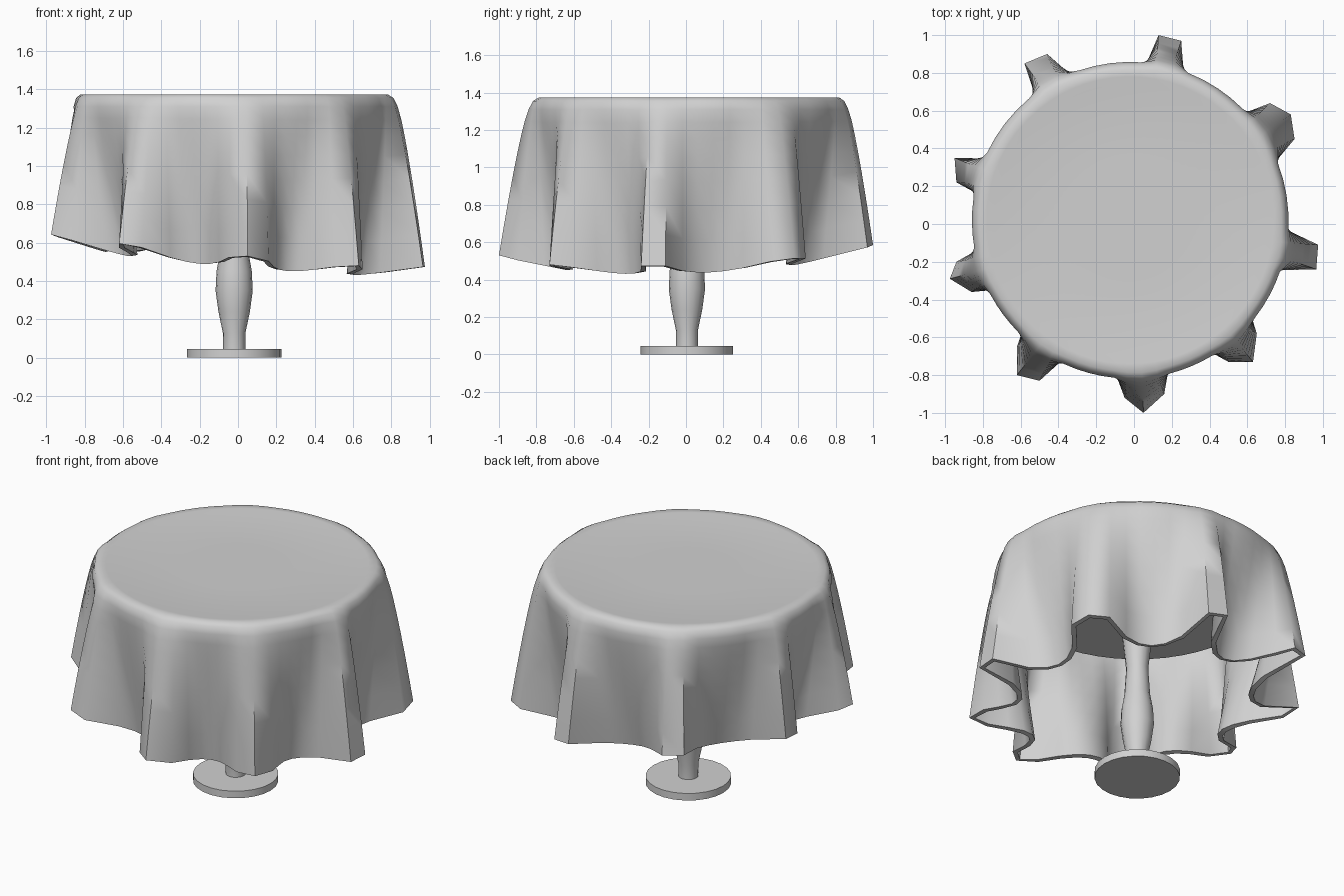
import bpy, math
from mathutils import Vector

if "Cube" in bpy.data.objects:
    bpy.data.objects.remove(bpy.data.objects["Cube"])

grey = bpy.data.materials.new("light_grey")
grey.diffuse_color = (0.64, 0.64, 0.64, 1)
grey.use_nodes = True
grey.node_tree.nodes["Principled BSDF"].inputs["Base Color"].default_value = grey.diffuse_color


def make(name, verts, faces, angle, thickness=0):
    me = bpy.data.meshes.new(name)
    me.from_pydata(verts, [], faces)
    me.materials.append(grey)
    ob = bpy.data.objects.new(name, me)
    bpy.context.collection.objects.link(ob)
    bpy.ops.object.select_all(action='DESELECT')
    ob.select_set(True)
    bpy.context.view_layer.objects.active = ob
    if thickness:
        sol = ob.modifiers.new("thickness", 'SOLIDIFY')
        sol.thickness = thickness
        sol.offset = -1
        bpy.ops.object.modifier_apply(modifier="thickness")
    bpy.ops.object.shade_smooth_by_angle(angle=math.radians(angle))
    return ob


def rings_to_faces(rows, n):
    return [(i * n + j, (i + 1) * n + j, (i + 1) * n + (j + 1) % n, i * n + (j + 1) % n)
            for i in range(rows - 1) for j in range(n)]


def lathe(name, profile, n, cx=-0.02, cy=0.005):
    # profiles run from top to bottom, so walls face outward
    verts = [(cx + r * math.cos(2 * math.pi * j / n), cy + r * math.sin(2 * math.pi * j / n), z)
             for r, z in profile for j in range(n)]
    faces = rings_to_faces(len(profile), n)
    faces.append(tuple(range(n)))
    faces.append(tuple(range(len(verts) - n, len(verts)))[::-1])
    return make(name, verts, faces, 40)


# Pedestal: foot, turned stem and table top
lathe("foot", [(0.247, 0.045), (0.247, 0)], 24)
lathe("stem", [(0.12, 1.24), (0.1, 1.05), (0.083, 0.9), (0.064, 0.72), (0.075, 0.55),
               (0.092, 0.45), (0.097, 0.35), (0.082, 0.24), (0.059, 0.13), (0.058, 0.04)], 16)
lathe("table_top", [(0.75, 1.345), (0.75, 1.22)], 48)

# Outer corners of the nine hanging folds, counter-clockwise
folds = [
    [(0.965, -0.24), (0.975, -0.11)],
    [(0.85, 0.45), (0.83, 0.58), (0.72, 0.64)],
    [(0.25, 0.97), (0.13, 1.0)],
    [(-0.38, 0.83), (-0.46, 0.9), (-0.58, 0.85)],
    [(-0.95, 0.35), (-0.94, 0.22)],
    [(-0.94, -0.2), (-0.975, -0.29), (-0.86, -0.36)],
    [(-0.62, -0.65), (-0.62, -0.8), (-0.5, -0.83)],
    [(-0.05, -0.92), (0.05, -1.0), (0.16, -0.9)],
    [(0.5, -0.73), (0.63, -0.73), (0.65, -0.58)],
]
valley = [(0.15, 0.78), (0.32, 0.71), (0.5, 0.69), (0.68, 0.71), (0.85, 0.78)]
hem = []
for k, fold in enumerate(folds):
    hem += [Vector(p) for p in fold]
    nxt = folds[(k + 1) % len(folds)]
    a = math.atan2(fold[-1][1], fold[-1][0])
    gap = (math.atan2(nxt[0][1], nxt[0][0]) - a) % (2 * math.pi)
    hem += [Vector((r * math.cos(a + f * gap), r * math.sin(a + f * gap))) for f, r in valley]

# Rim directions: hem directions evened out a little, so folds widen upward
n = len(hem)
centre = Vector((-0.02, 0.02))
dirs = [(h - centre).normalized() for h in hem]
for _ in range(2):
    dirs = [(dirs[j - 1] + dirs[j] * 2 + dirs[(j + 1) % n]).normalized() for j in range(n)]

# Tablecloth: flat top, rounded rim, then sides that blend from rim to hem
verts = []
top = [(0.3, 1.368, 0), (0.72, 1.368, 0), (0.76, 1.374, 0), (0.8, 1.374, 0.04), (0.825, 1.355, 0.08)]
for r, z, f in top:
    for d, h in zip(dirs, hem):
        p = (centre + d * r).lerp(h, f if h.length > 0.82 else 0)
        verts.append(Vector((p.x, p.y, z)))
sides = [0, 0.08, 0.18, 0.3, 0.45, 0.62, 0.8, 1]
for t in sides:
    for d, h in zip(dirs, hem):
        # fold columns swing out early, valley columns tuck in late
        f = 0.14 + 0.86 * t ** 0.8 if h.length > 0.82 else t ** 1.2
        p = (centre + d * 0.838).lerp(h, f)
        hz = 0.525 - 0.085 * h.x + 0.03 * h.y + 0.23 * (h.length - 0.83)
        verts.append(Vector((p.x, p.y, 1.31 + (hz - 1.31) * t)))
faces = rings_to_faces(len(top) + len(sides), n) + [tuple(range(n))]
make("tablecloth", verts, faces, 60, 0.03)
